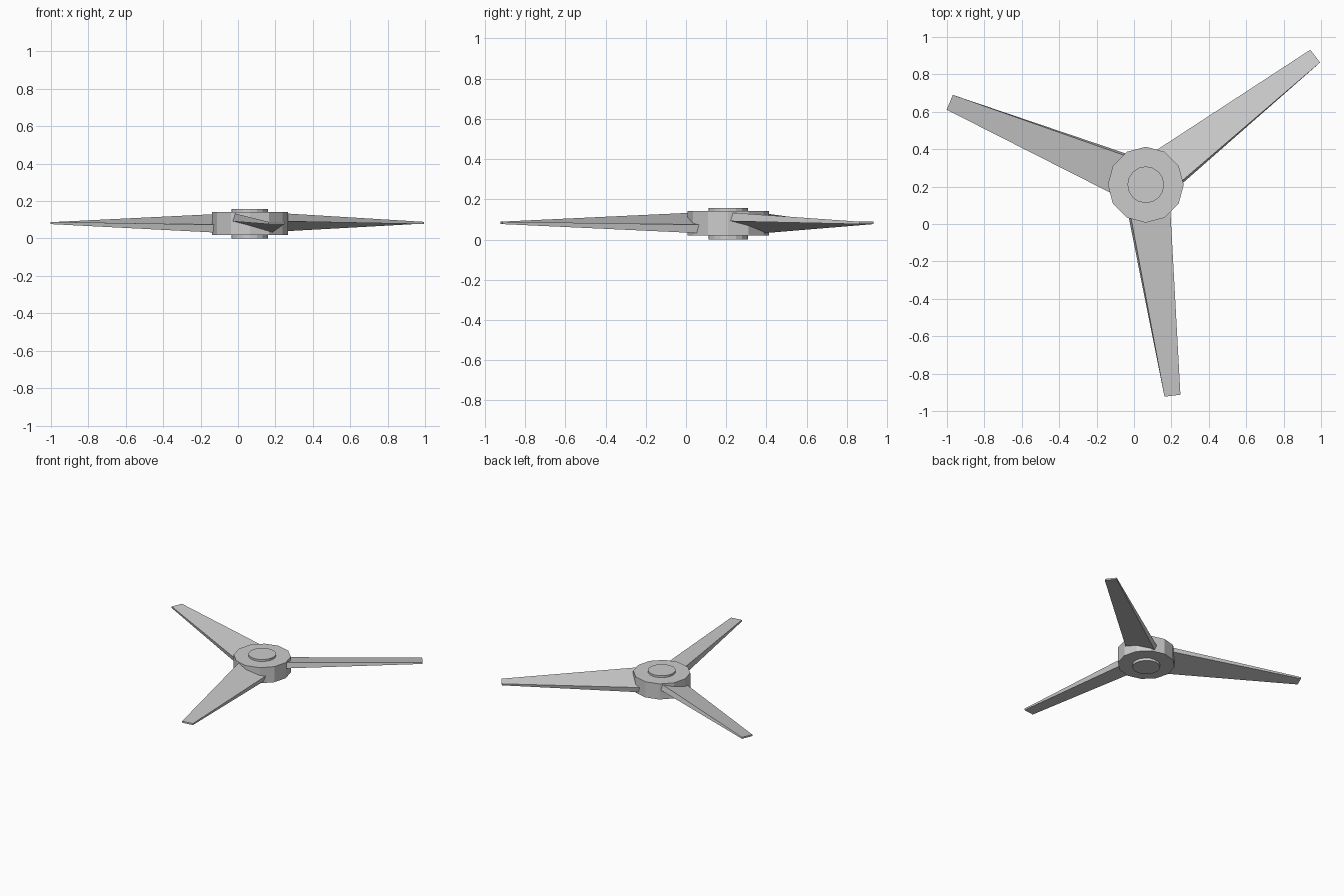
import bpy, bmesh
from math import radians, sin, cos
from mathutils import Vector, Matrix

if "Cube" in bpy.data.objects:
    bpy.data.objects.remove(bpy.data.objects["Cube"])

CENTRE = Vector((0.063, 0.21, 0.0))
BLADE_Z = 0.083


def disc(name, radius, z0, z1, sides):
    # vertex on the +y axis
    bpy.ops.mesh.primitive_cylinder_add(vertices=sides, radius=radius, depth=z1 - z0,
                                        location=CENTRE + Vector((0, 0, (z0 + z1) / 2)))
    bpy.context.object.name = name


def section(r, width, thick, tilt):
    # tilted rectangular blade section at distance r from the axis
    rot = Matrix.Rotation(radians(tilt), 3, 'X')
    return [Vector((r, 0, BLADE_Z)) + rot @ Vector((0, sy * width / 2, sz * thick / 2))
            for sy, sz in ((-1, -1), (1, -1), (1, 1), (-1, 1))]


def blade(name, angle):
    bm = bmesh.new()
    root = [bm.verts.new(p) for p in section(0.10, 0.23, 0.046, -16)]
    tip = [bm.verts.new(p) for p in section(1.137, 0.086, 0.012, 0)]
    bm.faces.new(root[::-1])
    bm.faces.new(tip)
    for i in range(4):
        j = (i + 1) % 4
        bm.faces.new((root[i], root[j], tip[j], tip[i]))
    bmesh.ops.recalc_face_normals(bm, faces=bm.faces)
    mesh = bpy.data.meshes.new(name)
    bm.to_mesh(mesh)
    bm.free()
    obj = bpy.data.objects.new(name, mesh)
    obj.location = CENTRE
    obj.rotation_euler.z = radians(angle)
    bpy.context.collection.objects.link(obj)


# hub drum and the thinner boss passing through it
disc("hub", 0.203, 0.02, 0.142, 12)
disc("hub_boss", 0.098, 0.0, 0.157, 16)

# three tapered, twisted blades
for k in range(3):
    blade(f"blade_{k + 1}", 37.2 + 120 * k)
